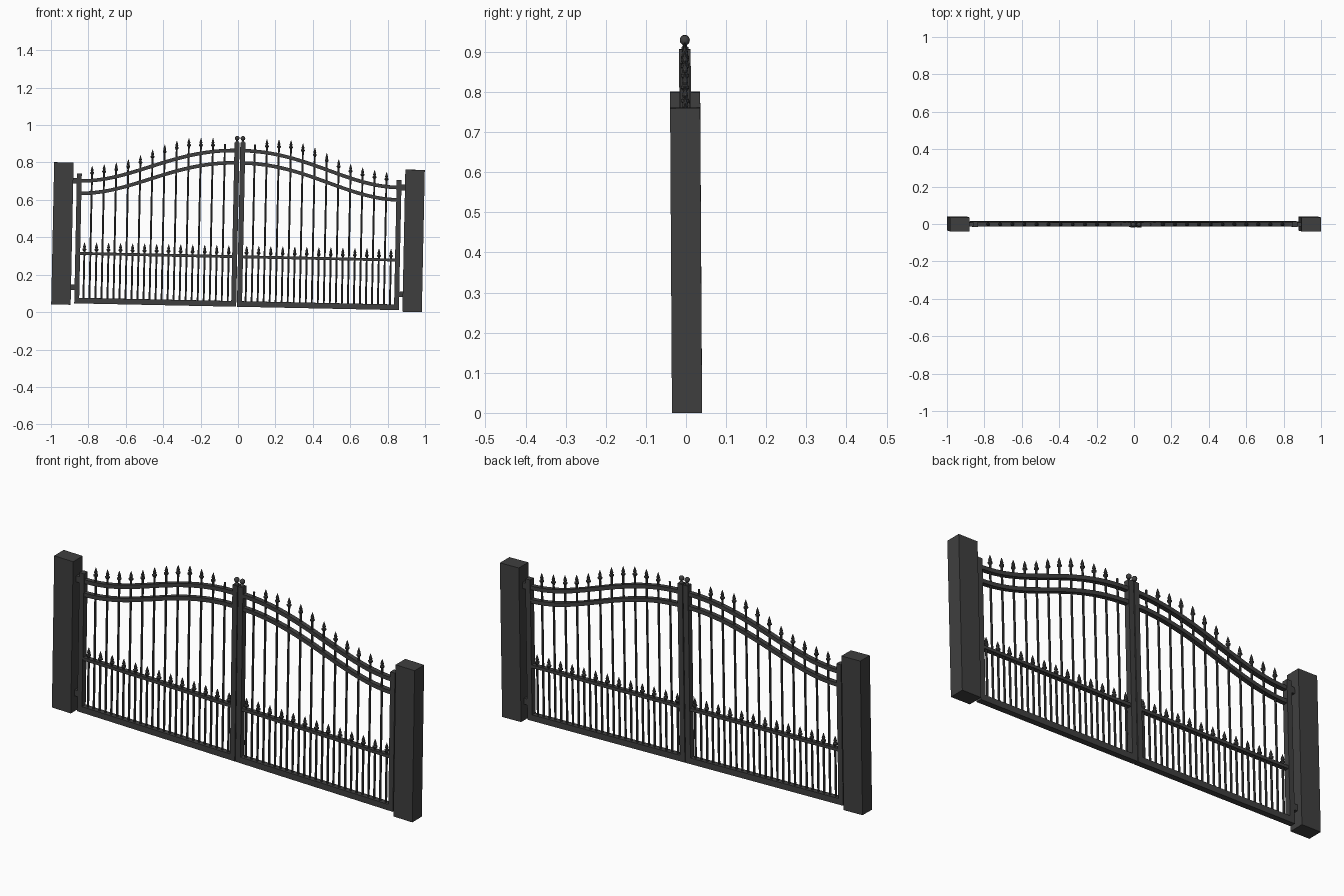
import bpy, bmesh
from math import cos, sin, pi, radians, tau
from mathutils import Matrix, Vector

if "Cube" in bpy.data.objects:
    bpy.data.objects.remove(bpy.data.objects["Cube"])

# the whole gate leans slightly
LEAN = (Matrix.Translation((-0.008, 0.0025, 0.0207))
        @ Matrix.Rotation(radians(1.2), 4, 'Y') @ Matrix.Rotation(radians(0.35), 4, 'X'))
IRON = bpy.data.materials.new("dark_iron")
IRON.diffuse_color = (0.05, 0.05, 0.05, 1)
IRON.use_nodes = True
IRON.node_tree.nodes["Principled BSDF"].inputs["Base Color"].default_value = IRON.diffuse_color
X_IN, X_OUT = 0.015, 0.855          # leaf span
FIRST, STEP = 0.08, 0.0643          # picket spacing


def finish(name, bm):
    bmesh.ops.recalc_face_normals(bm, faces=bm.faces)
    me = bpy.data.meshes.new(name)
    bm.to_mesh(me)
    bm.free()
    me.materials.append(IRON)
    ob = bpy.data.objects.new(name, me)
    bpy.context.collection.objects.link(ob)
    ob.matrix_world = LEAN
    return ob


def both_sides(name, build):
    for side, s in (("right", 1), ("left", -1)):
        bm = bmesh.new()
        build(bm)
        bmesh.ops.scale(bm, vec=(s, 1, 1), verts=bm.verts)
        finish(f"{name}_{side}", bm)


def box(bm, x0, x1, y, z0, z1):
    m = (Matrix.Translation(((x0 + x1) / 2, 0, (z0 + z1) / 2))
         @ Matrix.Diagonal((x1 - x0, 2 * y, z1 - z0, 1)))
    bmesh.ops.create_cube(bm, size=1, matrix=m)


def lathe(bm, x, profile, n=8):
    rings = [[bm.verts.new((x + r * cos(tau * (k + .5) / n), r * sin(tau * (k + .5) / n), z))
              for k in range(n)] for r, z in profile]
    for a, b in zip(rings, rings[1:]):
        for k in range(n):
            bm.faces.new((a[k], a[(k + 1) % n], b[(k + 1) % n], b[k]))
    bm.faces.new(rings[0])
    bm.faces.new(rings[-1])


def spear(bm, x, z0, tip):
    # bar, collar, neck and pointed head
    lathe(bm, x, [(.0055, z0), (.0055, tip - .052), (.006, tip - .046), (.011, tip - .041),
                  (.011, tip - .035), (.006, tip - .031), (.0085, tip - .024), (.0008, tip)])


def arch(x):
    t = (x - X_IN) / (X_OUT - X_IN)
    return .663 + .09 * (1 + cos(pi * t)) + .008 * sin(pi * t) ** 2


def curved_rail(drop):
    def build(bm):
        n, h, d = 28, .0095, .0115
        rings = []
        for i in range(n + 1):
            x = X_IN + (X_OUT - X_IN) * i / n
            tan = Vector((.002, 0, arch(x + .001) - arch(x - .001))).normalized()
            up = Vector((-tan.z, 0, tan.x)) * h
            c = Vector((x, 0, arch(x) - drop))
            rings.append([bm.verts.new(c + up * a + Vector((0, d * b, 0)))
                          for a, b in ((-1, -1), (-1, 1), (1, 1), (1, -1))])
        for a, b in zip(rings, rings[1:]):
            for k in range(4):
                bm.faces.new((a[k], a[(k + 1) % 4], b[(k + 1) % 4], b[k]))
        bm.faces.new(rings[0])
        bm.faces.new(rings[-1])
    return build


def tall_pickets(bm):
    lathe(bm, FIRST, [(.0055, .03), (.0055, .876)])
    tips = (.907, .906, .904, .889, .867, .839, .807, .783, .766, .754, .745)
    for i, tip in enumerate(tips):
        spear(bm, FIRST + STEP * (i + 1), .03, tip)


def short_pickets(bm):
    for i in range(13):
        spear(bm, FIRST + STEP * (i - .5), .03, .335)


def hinges(bm):
    for z in (.093, .664):
        box(bm, .86, .895, .011, z - .015, z + .015)


def ball_finial(bm):
    lathe(bm, .0155, [(.009, .88), (.009, .891), (.005, .894), (.005, .9)], 12)
    bmesh.ops.create_uvsphere(bm, u_segments=16, v_segments=10, radius=.0125,
                              matrix=Matrix.Translation((.0155, 0, .909)))


both_sides("gate_post", lambda bm: box(bm, .887, .991, .0375, 0, .76))
both_sides("outer_stile", lambda bm: box(bm, .842, .868, .0145, .008, .703))
both_sides("centre_stile", lambda bm: box(bm, .002, .029, .0145, .008, .886))
both_sides("bottom_rail", lambda bm: box(bm, .02, .85, .0145, .008, .038))
both_sides("middle_rail", lambda bm: box(bm, .02, .85, .0115, .268, .283))
both_sides("upper_curved_rail", curved_rail(0))
both_sides("lower_curved_rail", curved_rail(.066))
both_sides("tall_pickets", tall_pickets)
both_sides("short_pickets", short_pickets)
both_sides("hinges", hinges)
both_sides("ball_finial", ball_finial)

# smooth only the round knobs
for ob in bpy.data.objects:
    if ob.name.startswith("ball_finial"):
        ob.data.shade_smooth()
